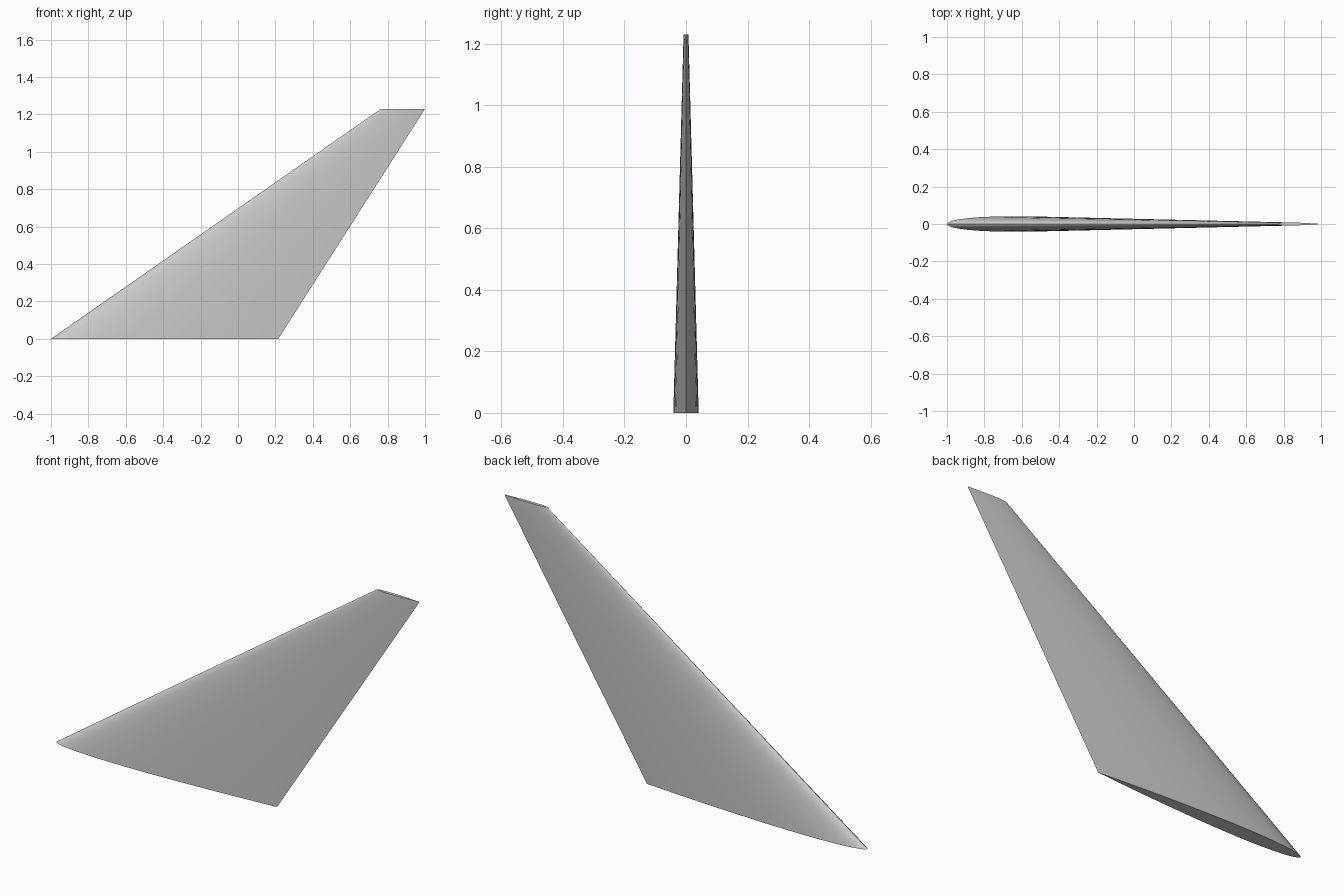
import bpy
import bmesh
import math

cube = bpy.data.objects.get("Cube")
if cube:
    bpy.data.objects.remove(cube, do_unlink=True)

STEPS = 20        # chord divisions per side
THICKNESS = 0.068  # thickness relative to chord


def half_thickness(t):
    """Symmetric airfoil with a closed trailing edge."""
    return 5 * THICKNESS * (0.2969 * math.sqrt(t) - 0.126 * t - 0.3516 * t**2
                            + 0.2843 * t**3 - 0.1036 * t**4)


def airfoil_ring(bm, lead, trail, z):
    """Closed section from the trailing edge, round the nose and back."""
    chord = trail - lead
    ring = []
    for i in range(2 * STEPS):
        a = math.pi * i / STEPS
        t = (1 + math.cos(a)) / 2
        side = 0 if i in (0, STEPS) else (-1 if i < STEPS else 1)
        ring.append(bm.verts.new((lead + chord * t,
                                  side * chord * half_thickness(t), z)))
    return ring


# Swept, tapered fin lofted from root to tip
bm = bmesh.new()
root = airfoil_ring(bm, -1.0, 0.215, 0.0)
tip = airfoil_ring(bm, 0.765, 1.0, 1.23)
count = len(root)
for i in range(count):
    j = (i + 1) % count
    bm.faces.new((root[i], root[j], tip[j], tip[i]))
bm.faces.new(root)
bm.faces.new(tip)
bmesh.ops.recalc_face_normals(bm, faces=bm.faces)

mesh = bpy.data.meshes.new("swept_fin")
bm.to_mesh(mesh)
bm.free()
fin = bpy.data.objects.new("swept_fin", mesh)
bpy.context.collection.objects.link(fin)

# Plain grey skin
grey = bpy.data.materials.new("light_grey")
grey.use_nodes = True
color = (0.6, 0.6, 0.6, 1)
grey.diffuse_color = color
grey.node_tree.nodes["Principled BSDF"].inputs["Base Color"].default_value = color
mesh.materials.append(grey)

# Smooth sides with crisp caps and trailing edge
bpy.ops.object.select_all(action='DESELECT')
fin.select_set(True)
bpy.context.view_layer.objects.active = fin
bpy.ops.object.shade_smooth_by_angle(angle=math.radians(40))
# Keep the trailing edge crisp, where the two sides meet
for edge in mesh.edges:
    if set(edge.vertices) == {0, count}:
        edge.use_edge_sharp = True
